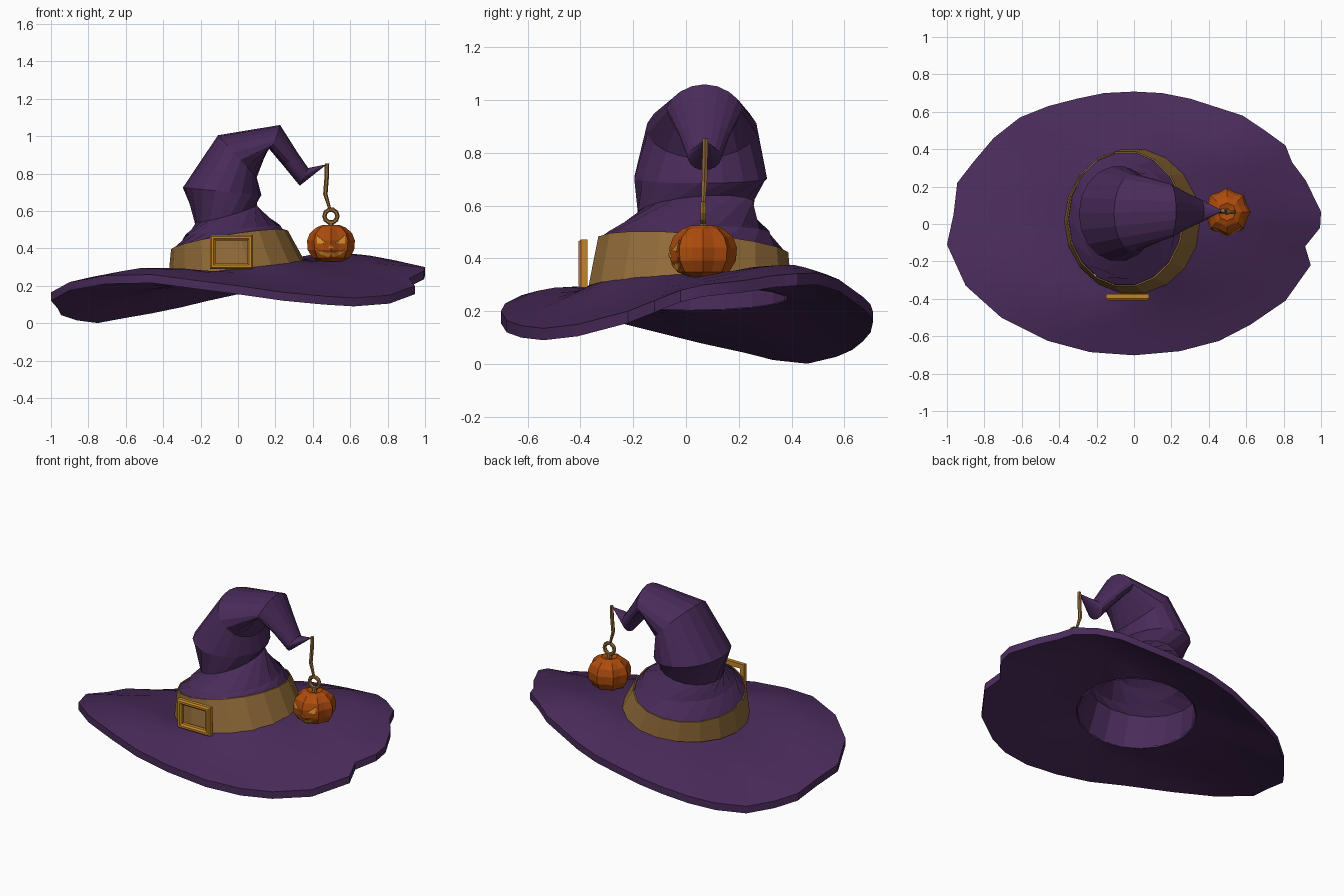
import bpy, bmesh, math
from math import sin, cos, pi, tau

if "Cube" in bpy.data.objects:
    bpy.data.objects.remove(bpy.data.objects["Cube"])


def material(name, rgb):
    m = bpy.data.materials.new(name)
    m.diffuse_color = (*rgb, 1)
    m.use_nodes = True
    m.node_tree.nodes["Principled BSDF"].inputs["Base Color"].default_value = m.diffuse_color
    return m


PURPLE = material("purple_felt", (0.067, 0.024, 0.102))
TAN = material("tan_leather", (0.28, 0.145, 0.04))
GOLD = material("buckle_gold", (0.54, 0.235, 0.02))
ORANGE = material("pumpkin_orange", (0.42, 0.072, 0.004))
GLOW = material("carved_yellow", (0.72, 0.28, 0.03))
BROWN = material("cord_brown", (0.28, 0.14, 0.036))


def finish(name, bm, mat, flip=False, smooth=None):
    bmesh.ops.recalc_face_normals(bm, faces=bm.faces[:])
    if flip:
        bmesh.ops.reverse_faces(bm, faces=bm.faces[:])
    me = bpy.data.meshes.new(name)
    bm.to_mesh(me)
    bm.free()
    me.materials.append(mat)
    ob = bpy.data.objects.new(name, me)
    bpy.context.collection.objects.link(ob)
    if smooth:
        bpy.ops.object.select_all(action='DESELECT')
        ob.select_set(True)
        bpy.context.view_layer.objects.active = ob
        bpy.ops.object.shade_smooth_by_angle(angle=math.radians(smooth))
    return ob


def loft(name, rings, mat, closed=False, start=None, end=None, **kw):
    """Skin a list of equal-length point rings; start/end are optional cap points."""
    bm = bmesh.new()
    vs = [[bm.verts.new(p) for p in r] for r in rings]
    n = len(vs[0])
    pairs = list(zip(vs, vs[1:])) + ([(vs[-1], vs[0])] if closed else [])
    for a, b in pairs:
        for i in range(n):
            j = (i + 1) % n
            bm.faces.new((a[i], a[j], b[j], b[i]))
    for ring, tip in ((vs[0], start), (vs[-1], end)):
        if tip:
            t = bm.verts.new(tip)
            for i in range(n):
                bm.faces.new((ring[i], ring[(i + 1) % n], t))
    return finish(name, bm, mat, **kw)


SIDES = 18


def section(left, right, y0, y1, tilt=0, shift=0, sag=0, scale=1, drop=0):
    """Tilted ellipse between a left and right (x, z) point, spanning y0..y1; sag lowers its sides."""
    cx, cz, cy = (left[0] + right[0]) / 2, (left[1] + right[1]) / 2, (y0 + y1) / 2
    ax, az, hy = (right[0] - cx) * scale, (right[1] - cz) * scale, (y1 - cy) * scale
    pts = []
    for i in range(SIDES):
        a = tau * (i + shift) / SIDES
        pts.append((cx + ax * cos(a), cy + hy * sin(a),
                    cz + az * cos(a) + tilt * sin(a) - sag * sin(a) ** 2 - drop))
    return pts


# Wavy brim: rim outline with the height of its upper edge
rim = [(1, .065, .30), (.92, .23, .318), (.845, .33, .335), (.81, .42, .342), (.7, .5, .345),
       (.58, .58, .32), (.3, .67, .255), (.15, .7, .225), (0, .708, .20), (-.16, .7, .165),
       (-.305, .67, .13), (-.46, .63, .098), (-.61, .57, .072),
       (-.75, .46, .046), (-.86, .33, .06), (-.945, .22, .088), (-.965, .05, .125), (-1, -.11, .165),
       (-.9, -.33, .22), (-.71, -.5, .255), (-.46, -.625, .26), (-.235, -.685, .23),
       (0, -.702, .20), (.245, -.68, .165), (.455, -.625, .145), (.62, -.54, .135),
       (.81, -.41, .15), (.945, -.22, .20), (.915, -.12, .24), (.995, -.02, .28)]
THICK = 0.045


def brim_ring(t, drop):
    ring = []
    for x, y, z in rim:
        a = math.atan2(y / 0.7, x)
        ix, iy, iz = -.005 + .335 * cos(a), .015 + .37 * sin(a), .294 + .047 * cos(a)
        swell = .04 * max(0, cos(2 * (a - math.radians(42)))) - .015 * max(0, cos(a + math.radians(48)))
        swell *= sin(pi * t)
        ring.append((ix + (x - ix) * t, iy + (y - iy) * t, iz + (z - iz) * t ** 1.1 + swell - drop))
    return ring


steps = (0, .2, .4, .6, .8, 1)
loft("brim", [brim_ring(t, 0) for t in steps] + [brim_ring(t, THICK) for t in reversed(steps)],
     PURPLE, closed=True, smooth=30)

# Crooked crown: twisted neck, overhanging fold, bent tip
crown = [((-.34, .21), (.33, .30), -.355, .385, 0, 0),
         ((-.35, .392), (.258, .492), -.33, .385, -.03, 0),
         ((-.28, .475), (.225, .525), -.295, .32, 0, 1),
         ((-.233, .545), (.10, .635), -.185, .26, .02, 3),
         ((-.295, .725), (.125, .685), -.2, .31, 0, 4),
         ((-.107, 1.005), (.10, .78), -.15, .27, 0, 4),
         ((.225, 1.06), (.16, .94), -.075, .215, 0, 4, .035),
         ((.32, .91), (.24, .845), -.025, .165, 0, 4, .01),
         ((.375, .83), (.33, .735), .007, .133, 0, 4)]
loft("crown", [section(*s) for s in crown], PURPLE, end=(.475, .07, .85))
loft("crown_lining", [section(*s, scale=.985, drop=.006) for s in crown[:4]], PURPLE,
     end=(-.07, .035, .66), flip=True)

# Hat band around the base of the crown
loft("hat_band", [section((-.349, .25), (.339, .33), -.364, .394),
                  section((-.372, .25), (.358, .33), -.375, .405),
                  section((-.358, .395), (.267, .495), -.338, .393, -.03),
                  section((-.351, .395), (.259, .495), -.331, .386, -.03)], TAN, closed=True)


# Square buckle frame with a raised middle ridge
def rect(inset, y):
    x0, x1, z0, z1 = -.15 + inset, .08 - inset, .29 + inset, .472 - inset
    return [(x0, y, z0), (x1, y, z0), (x1, y, z1), (x0, y, z1)]


loft("buckle", [rect(0, -.374), rect(0, -.398), rect(.008, -.408), rect(.02, -.408),
                rect(.03, -.398), rect(.03, -.374)], GOLD, closed=True)

# Ribbed pumpkin charm
PX, PY, PZ, PR = .497, .065, .427, .128
rows = [(-.088, .25), (-.096, .45), (-.078, .77), (-.035, .97), (.015, 1), (.055, .88),
        (.084, .62), (.097, .38), (.09, .18)]


def pumpkin_radius(a, z):
    f = rows[-1][1]
    for (z0, f0), (z1, f1) in zip(rows[1:], rows[2:]):
        if z0 <= z <= z1:
            f = f0 + (f1 - f0) * (z - z0) / (z1 - z0)
            break
    k = abs((a / (pi / 4)) % 1 - .5) * 2      # 1 on a ridge, 0 in a groove
    return PR * f * (.88 + .12 * k)


loft("pumpkin", [[(PX + PR * f * (.88 if i % 2 else 1) * cos(tau * i / 16),
                   PY + PR * f * (.88 if i % 2 else 1) * sin(tau * i / 16), PZ + z)
                  for i in range(16)] for z, f in rows],
     ORANGE, start=(PX, PY, PZ - .082), end=(PX, PY, PZ + .082))


# Carved face plates that follow the pumpkin surface
def on_pumpkin(u, v, lift):
    a = -pi / 2 + u / .118
    r = pumpkin_radius(a, v) + lift
    return (PX + r * cos(a), PY + r * sin(a), PZ + v)


def plates(name, polys):
    bm = bmesh.new()
    for poly in polys:
        front = [bm.verts.new(on_pumpkin(u, v, .005)) for u, v in poly]
        back = [bm.verts.new(on_pumpkin(u, v, -.003)) for u, v in poly]
        bm.faces.new(front)
        bm.faces.new(back[::-1])
        for i in range(len(poly)):
            j = (i + 1) % len(poly)
            bm.faces.new((front[i], back[i], back[j], front[j]))
    finish(name, bm, GLOW)


plates("pumpkin_eyes", [[(s * .082, .043), (s * .046, .017), (s * .046, .0), (s * .074, -.002)]
                        for s in (-1, 1)] +
       [[(s * .046, .017), (s * .024, .002), (s * .046, .0)] for s in (-1, 1)])
plates("pumpkin_nose", [[(0, -.006), (s * .012, -.024), (0, -.024)] for s in (-1, 1)])
mouth = [(0, -.046, -.061), (.02, -.053, -.074), (.046, -.042, -.064),
         (.065, -.044, -.059), (.085, -.024, -.028)]
plates("pumpkin_mouth", [[(s * a[0], a[1]), (s * b[0], b[1]), (s * b[0], b[2]), (s * a[0], a[2])]
                         for s in (-1, 1) for a, b in zip(mouth, mouth[1:])])


# Stem, hanging loop and cord
def tube(name, path, radii, n=6):
    rings = [[(x + r * cos(tau * i / n), y + r * sin(tau * i / n), z) for i in range(n)]
             for (x, y, z), r in zip(path, radii)]
    loft(name, rings, BROWN, start=path[0], end=path[-1])


tube("stem", [(PX, PY, .50), (PX, PY, .53), (PX, PY, .545)], (.02, .013, .01))
loft("hanging_loop", [[(PX + (.035 + .012 * cos(tau * j / 6)) * cos(tau * i / 10),
                        PY + .012 * sin(tau * j / 6),
                        .573 + (.035 + .012 * cos(tau * j / 6)) * sin(tau * i / 10))
                       for j in range(6)] for i in range(10)], BROWN, closed=True)
tube("cord", [(.476, .073, .855), (.474, .072, .78), (.467, .07, .69), (.491, .066, .61)],
     (.012, .012, .012, .008))
